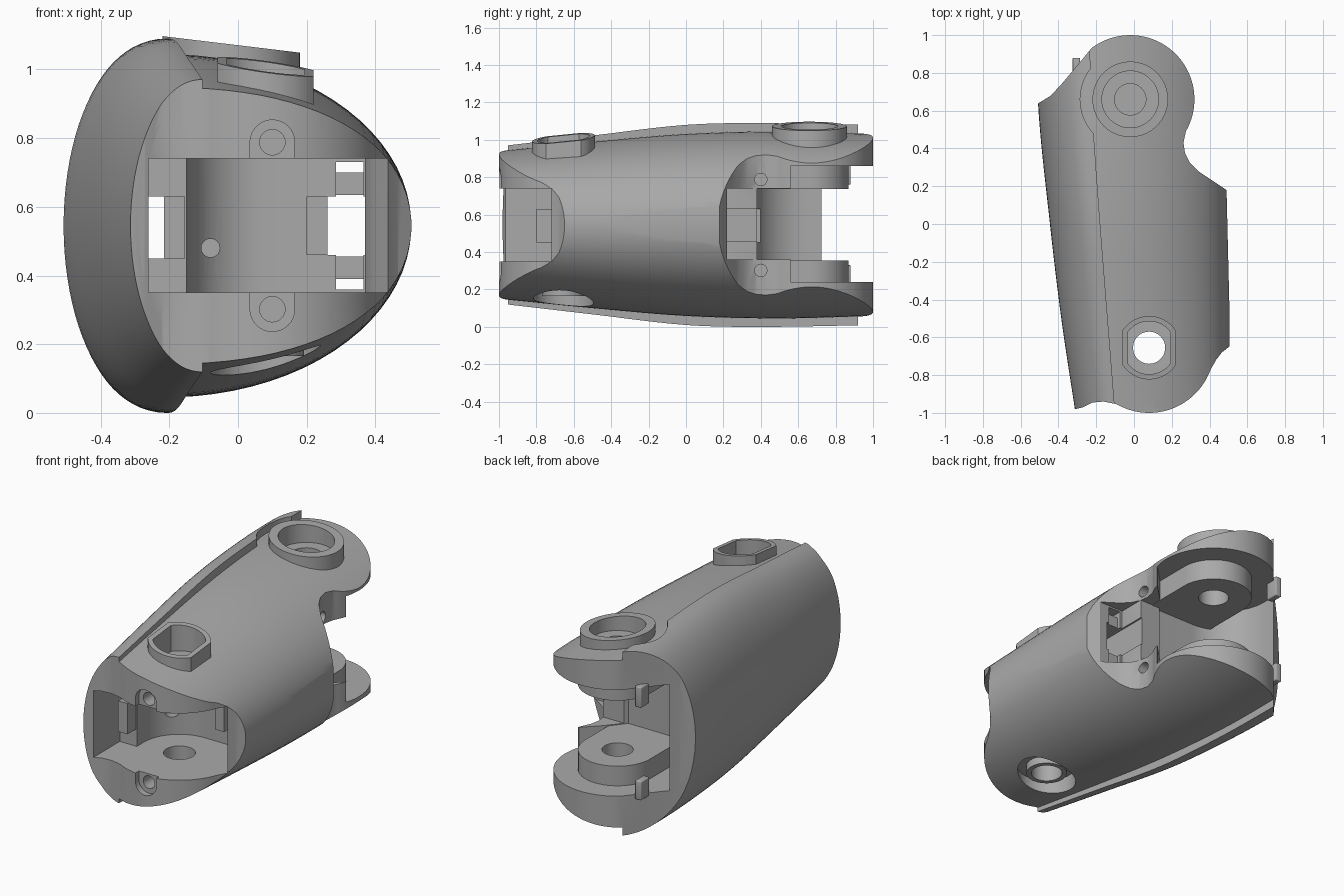
import bpy, bmesh
from math import sin, cos, pi, radians, degrees, acos

if "Cube" in bpy.data.objects:
    bpy.data.objects.remove(bpy.data.objects["Cube"])

MID = 0.545                # height of the mirror plane
REAR = (-0.02, 0.66)       # rear pivot
FRONT = (0.08, -0.655)     # front pivot

grey = bpy.data.materials.new("plain_grey")
grey.use_nodes = True
grey.diffuse_color = (0.4, 0.4, 0.4, 1)
grey.node_tree.nodes["Principled BSDF"].inputs["Base Color"].default_value = (0.4, 0.4, 0.4, 1)


def skin(name, rings, bevel=0):
    """Closed solid through rings of equal point count."""
    bm = bmesh.new()
    loops = [[bm.verts.new(p) for p in ring] for ring in rings]
    n = len(loops[0])
    for a, b in zip(loops, loops[1:]):
        for i in range(n):
            bm.faces.new((a[i], a[(i + 1) % n], b[(i + 1) % n], b[i]))
    bm.faces.new(loops[0])
    bm.faces.new(loops[-1])
    bmesh.ops.recalc_face_normals(bm, faces=bm.faces)
    if bevel:
        bmesh.ops.bevel(bm, geom=list(bm.edges), offset=bevel, segments=3,
                        profile=0.5, affect='EDGES', clamp_overlap=True)
    mesh = bpy.data.meshes.new(name)
    bm.to_mesh(mesh)
    bm.free()
    mesh.materials.append(grey)
    obj = bpy.data.objects.new(name, mesh)
    bpy.context.collection.objects.link(obj)
    return obj


def prism(name, pts, z0, z1, slope=(0, 0), bevel=0):
    cx = sum(p[0] for p in pts) / len(pts)
    cy = sum(p[1] for p in pts) / len(pts)
    top = [(x, y, z1 + slope[0] * (x - cx) + slope[1] * (y - cy)) for x, y in pts]
    return skin(name, [[(x, y, z0) for x, y in pts], top], bevel)


def box(name, x, y, z, bevel=0):
    return prism(name, [(x[0], y[0]), (x[1], y[0]), (x[1], y[1]), (x[0], y[1])], *z, bevel=bevel)


def arc(c, r, a0, a1, n=24):
    return [(c[0] + r * cos(radians(a0 + (a1 - a0) * i / n)),
             c[1] + r * sin(radians(a0 + (a1 - a0) * i / n))) for i in range(n + 1)]


def circle(c, r, n=48):
    return arc(c, r, 0, 360, n)[:-1]


def flatted(c, r, w):
    """Circle with two flat sides at distance w."""
    a = degrees(acos(w / r))
    return arc(c, r, a, 180 - a, 16) + arc(c, r, 180 + a, 360 - a, 16)


def rod(name, axis, c, r, lo, hi):
    """Round cutter along x or y; c is (other coordinate, height)."""
    pts = circle(c, r, 32)
    if axis == 'x':
        return skin(name, [[(v, a, b) for a, b in pts] for v in (lo, hi)])
    return skin(name, [[(a, v, b) for a, b in pts] for v in (lo, hi)])


def boolean(obj, cutter, op='DIFFERENCE'):
    mod = obj.modifiers.new("cut", 'BOOLEAN')
    mod.operation, mod.object, mod.solver = op, cutter, 'EXACT'
    bpy.context.view_layer.objects.active = obj
    bpy.ops.object.modifier_apply(modifier=mod.name)


def along(table, y):
    """Smoothly blended value from a short (y, value) table."""
    if y <= table[0][0]:
        return table[0][1]
    for i in range(len(table) - 1):
        (y0, v0), (y1, v1) = table[i], table[i + 1]
        if y <= y1:
            def grad(k):
                j, m = max(k - 1, 0), min(k + 1, len(table) - 1)
                return (table[m][1] - table[j][1]) / (table[m][0] - table[j][0])
            h = y1 - y0
            t = (y - y0) / h
            return ((2*t**3 - 3*t*t + 1) * v0 + (t**3 - 2*t*t + t) * h * grad(i)
                    + (3*t*t - 2*t**3) * v1 + (t**3 - t*t) * h * grad(i + 1))
    return table[-1][1]


SEAM = [(-1, -0.1), (0.5, -0.215), (1.1, -0.24)]
LEFT = [(-1, -0.31), (-0.5, -0.385), (0, -0.445), (0.62, -0.507), (1.1, -0.515)]
BODY = [(-1, 0.395), (-0.5, 0.445), (0, 0.487), (0.5, 0.5), (1, 0.487)]
SHELL = [(-1, 0.42), (-0.5, 0.478), (0, 0.535), (0.4, 0.545), (1, 0.535)]
stations = [-1.08 + 2.16 * i / 26 for i in range(27)]

# main housing: egg shaped loft
rings = []
for y in stations:
    s, b = along(SEAM, y), along(BODY, y)
    left = s - along(LEFT, y) - 0.025
    rings.append([(s + (0.505 - s if cos(t) > 0 else left) * cos(t), y, MID + b * sin(t))
                  for t in (2 * pi * (i + 0.5) / 80 for i in range(80))])
housing = skin("housing", rings)

# raised side shell: half oval loft
rings = []
for y in stations:
    s, b = along(SEAM, y), along(SHELL, y)
    rings.append([(s + (s - along(LEFT, y)) * cos(t), y, MID + b * sin(t))
                  for t in (pi / 2 + pi * i / 44 for i in range(45))])
side_shell = skin("side_shell", rings)
relief = prism("ring_relief", circle(REAR, 0.265), 0.9, 1.3)
boolean(side_shell, relief)
bpy.data.objects.remove(relief)

# plan outline trimming both
outline = (arc(REAR, 0.34, 127, -30, 40)
           + [(0.262, 0.43), (0.27, 0.375), (0.295, 0.325), (0.34, 0.28), (0.4, 0.24),
              (0.49, 0.18), (0.51, -0.645), (0.465, -0.68), (0.435, -0.72)]
           + arc(FRONT, 0.345, -20, -120, 30)
           + [(-0.16, -0.94), (-0.22, -0.945), (-0.27, -0.97), (-0.33, -0.985), (-0.7, -0.985),
              (-0.7, 0.55), (-0.505, 0.64), (-0.44, 0.68), (-0.38, 0.745), (-0.3, 0.84)])
plan = prism("plan_trim", outline, -0.3, 1.5)
for part in (housing, side_shell):
    boolean(part, plan, 'INTERSECT')
bpy.data.objects.remove(plan)

# inner pads on the fork, rounded at the back, running into the core
pads = [prism(name, arc(REAR, 0.21, 0, 180) + [(-0.23, 0.34), (0.19, 0.34)], *z)
        for name, z in (("lower_pad", (0.2, 0.355)), ("upper_pad", (0.738, 0.9)))]

# cavities, slots and screw holes
gap = ([(-0.4, 1.2)] + arc((-0.12, 0.64), 0.28, 180, 270, 16)
       + [(0.12, 0.36), (0.2, 0.46), (0.3, 0.56), (0.6, 0.56), (0.6, 1.2)])
socket = ([(-0.26, -1.2), (0.44, -1.2), (0.44, -0.725), (0.4, -0.66), (0.37, -0.6), (0.37, -0.425)]
          + arc(FRONT, 0.23, 90, 180, 16) + [(-0.15, -0.72), (-0.26, -0.72)])
cutters = [
    prism("fork_gap", gap, 0.24, 0.86),
    prism("front_cavity", socket, 0.35, 0.74),
    box("left_slot", (-0.26, -0.215), (-0.8, 0.6), (0.45, 0.63)),
    box("right_slot", (0.26, 0.38), (-0.5, 0.6), (0.46, 0.63)),
    box("tall_slot", (0.285, 0.365), (-0.5, 0.3), (0.36, 0.73)),
    box("fork_recess", (0.27, 0.7), (0.22, 0.7), (0.36, 0.74)),
    box("fork_throat", (0.1, 0.4), (0.38, 0.7), (0.36, 0.74)),
    rod("wall_hole", 'y', (-0.08, 0.48), 0.027, -0.6, -0.35),
]
for side in (-1, 1):
    z = MID + side * 0.243
    cutters += [rod("front_screw", 'y', (0.1, z), 0.037, -1.2, -0.85),
                rod("front_pocket", 'y', (0.1, z), 0.065, -1.2, -0.965),
                box("pocket_mouth", (0.035, 0.165), (-1.2, -0.965), sorted((z, MID + side * 0.15))),
                rod("fork_screw", 'x', (0.4, z), 0.033, 0.18, 0.5)]

# pivot bores
bores = [prism("rear_bore", circle(REAR, 0.15), 0.98, 1.4),
         prism("rear_hole", circle(REAR, 0.083), 0.2, 1.3),
         prism("front_bore", flatted(FRONT, 0.14, 0.113), 0.88, 1.3),
         prism("front_hole", circle(FRONT, 0.085), -0.3, 1.3)]
bottom_bore = prism("bottom_bore", circle(FRONT, 0.16), -0.2, 0.21)

# raised collars on the top and inside the lower recess
front_collar = prism("front_collar", flatted(FRONT, 0.168, 0.14), 0.85, 1.008, (-0.14, 0.1))
rear_collar = prism("rear_collar", circle(REAR, 0.2, 64), 0.93, 1.073, (-0.12, 0))
bottom_collar = prism("bottom_collar", circle(FRONT, 0.112), 0.165, 0.23)

for part in (housing, side_shell):
    for c in cutters + bores + [bottom_bore]:
        boolean(part, c)
for part in pads + [front_collar, rear_collar, bottom_collar]:
    for c in bores:
        boolean(part, c)
for c in cutters + bores + [bottom_bore]:
    bpy.data.objects.remove(c)

# small latch blocks, ribs and clips
parts = [housing, side_shell, front_collar, rear_collar, bottom_collar] + pads
parts.append(box("latch_block", (-0.215, -0.155), (-0.8, -0.7), (0.45, 0.63)))
parts.append(box("core_latch", (0.2, 0.26), (-0.5, 0.24), (0.46, 0.63)))
for name, rib, z in (("lower", (0.39, 0.455), (0.22, 0.33)), ("upper", (0.635, 0.7), (0.76, 0.88))):
    parts.append(box(name + "_rib", (0.28, 0.37), (0.08, 0.2), rib))
    parts.append(box(name + "_clip", (-0.325, -0.285), (0.8, 0.88), z, bevel=0.006))

bpy.ops.object.select_all(action='DESELECT')
for p in parts:
    p.select_set(True)
bpy.context.view_layer.objects.active = housing
bpy.ops.object.shade_smooth_by_angle(angle=radians(32))
